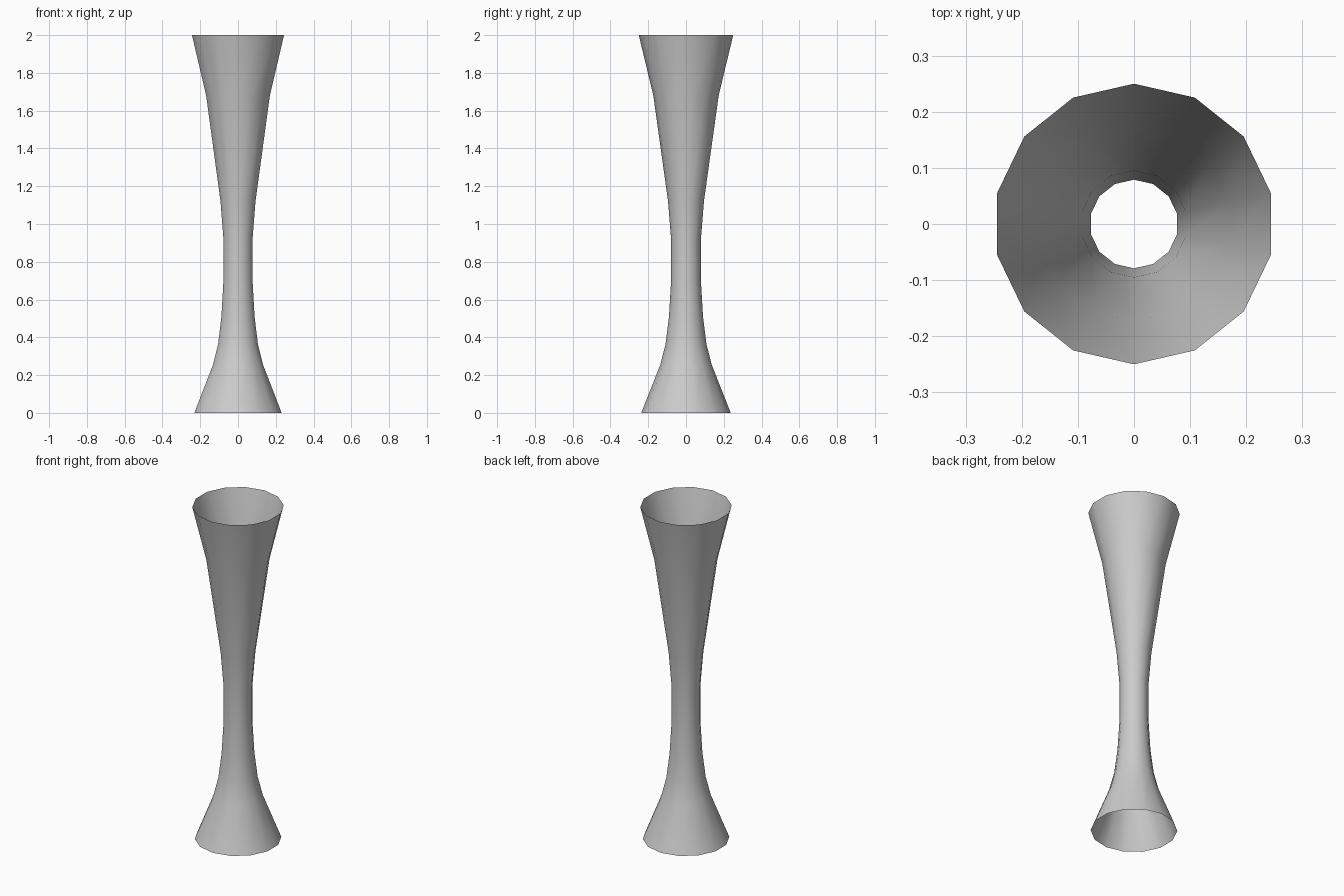
import bpy, bmesh, math

if "Cube" in bpy.data.objects:
    bpy.data.objects.remove(bpy.data.objects["Cube"])

SIDES = 14
# Flared column profile: (radius, height)
PROFILE = [(0.237, 0.0), (0.136, 0.255), (0.108, 0.365), (0.09, 0.51), (0.079, 0.70),
           (0.079, 0.92), (0.095, 1.12), (0.173, 1.68), (0.25, 2.0)]

# Open-ended flared tube, one ring per profile point
bm = bmesh.new()
rings = []
for r, z in PROFILE:
    rings.append([bm.verts.new((r * math.sin(2 * math.pi * i / SIDES),
                                r * math.cos(2 * math.pi * i / SIDES), z))
                  for i in range(SIDES)])
for low, high in zip(rings, rings[1:]):
    for i in range(SIDES):
        j = (i + 1) % SIDES
        bm.faces.new((low[j], low[i], high[i], high[j]))
for f in bm.faces:
    f.smooth = True

mesh = bpy.data.meshes.new("flared_column")
bm.to_mesh(mesh)
bm.free()
column = bpy.data.objects.new("flared_column", mesh)
bpy.context.collection.objects.link(column)
